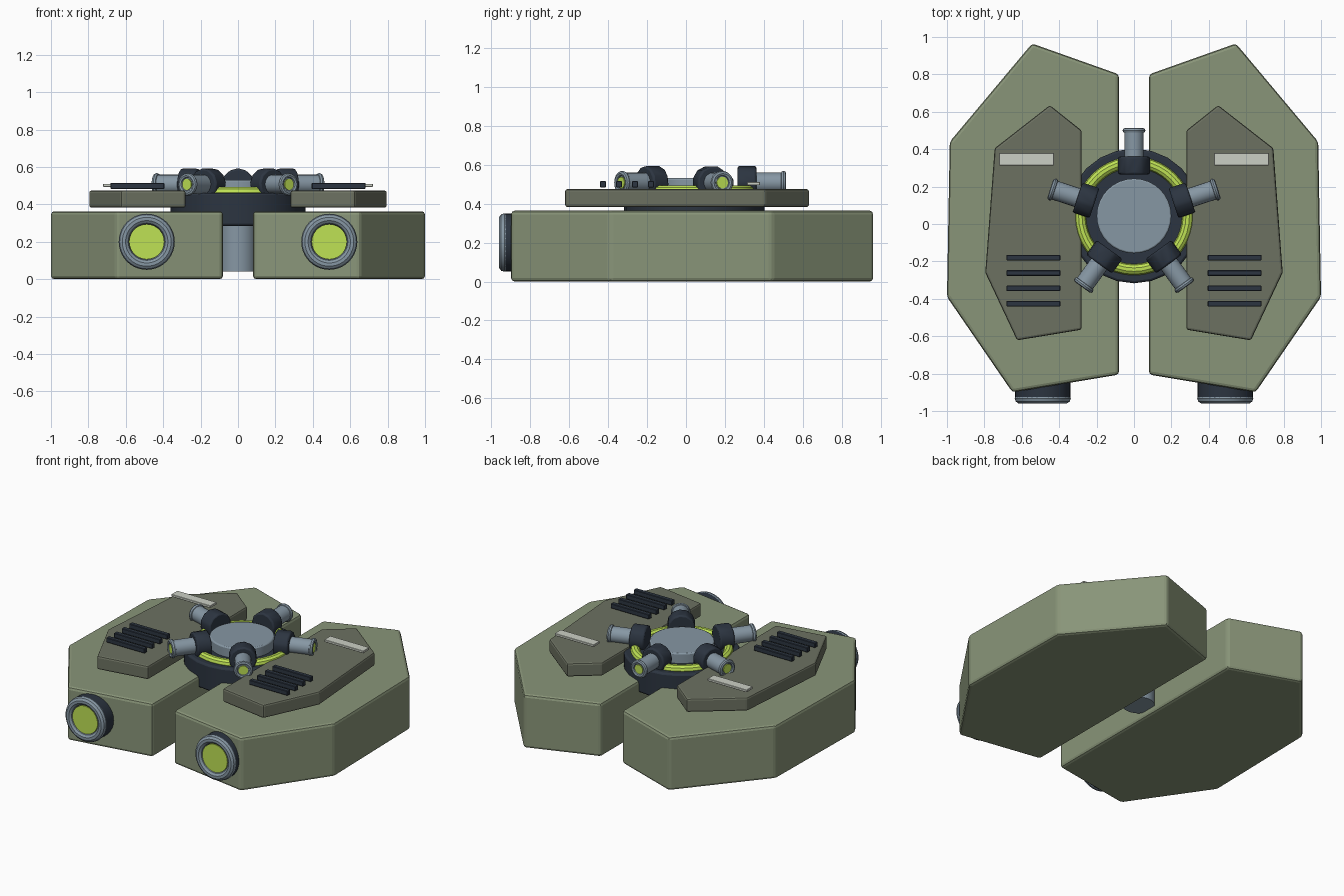
import bpy, bmesh
from math import radians, cos, sin, pi
from mathutils import Matrix, Vector

if "Cube" in bpy.data.objects:
    bpy.data.objects.remove(bpy.data.objects["Cube"])


def mat(name, r, g, b):
    m = bpy.data.materials.new(name)
    m.diffuse_color = (r, g, b, 1)
    m.use_nodes = True
    m.node_tree.nodes["Principled BSDF"].inputs["Base Color"].default_value = m.diffuse_color
    return m


HULL = mat("hull_green", 0.25, 0.30, 0.19)
PLATE = mat("plate_olive", 0.15, 0.165, 0.12)
DARK = mat("dark_metal", 0.025, 0.035, 0.052)
STEEL = mat("steel", 0.24, 0.31, 0.37)
LIME = mat("lime_glow", 0.52, 0.76, 0.09)
PALE = mat("pale_strip", 0.60, 0.63, 0.56)


def finish(name, bm, material, bevel=0, segments=2, smooth=False):
    bmesh.ops.recalc_face_normals(bm, faces=bm.faces)
    me = bpy.data.meshes.new(name)
    bm.to_mesh(me)
    bm.free()
    me.materials.append(material)
    if smooth:
        me.shade_smooth()
        me.set_sharp_from_angle(angle=radians(35))
    ob = bpy.data.objects.new(name, me)
    bpy.context.collection.objects.link(ob)
    if bevel:
        mod = ob.modifiers.new("bevel", "BEVEL")
        mod.width = bevel
        mod.segments = segments
        mod.limit_method = "ANGLE"
    return ob


def slab(name, outline, z0, z1, side, material, bevel):
    bm = bmesh.new()
    face = bm.faces.new([bm.verts.new((side * x, y, z0)) for x, y in outline])
    new = bmesh.ops.extrude_face_region(bm, geom=[face])["geom"]
    verts = [v for v in new if isinstance(v, bmesh.types.BMVert)]
    bmesh.ops.translate(bm, verts=verts, vec=(0, 0, z1 - z0))
    return finish(name, bm, material, bevel)


def box(name, centre, size, material, bevel=0.003):
    bm = bmesh.new()
    bmesh.ops.create_cube(bm, size=1)
    bmesh.ops.scale(bm, vec=size, verts=bm.verts)
    bmesh.ops.translate(bm, vec=centre, verts=bm.verts)
    return finish(name, bm, material, bevel, 1)


def lathe(name, profile, origin, axis, material, sides=32, closed=False, bevel=0):
    """Revolve (radius, distance) points about an axis through origin."""
    bm = bmesh.new()
    rot = Vector((0, 0, 1)).rotation_difference(Vector(axis)).to_matrix().to_4x4()
    rings = [[bm.verts.new((r * cos(2 * pi * i / sides), r * sin(2 * pi * i / sides), h))
              for i in range(sides)] for r, h in profile]
    pairs = list(zip(rings, rings[1:]))
    if closed:
        pairs.append((rings[-1], rings[0]))
    else:
        bm.faces.new(rings[0])
        bm.faces.new(rings[-1])
    for a, b in pairs:
        for i in range(sides):
            j = (i + 1) % sides
            bm.faces.new((a[i], a[j], b[j], b[i]))
    bmesh.ops.transform(bm, matrix=Matrix.Translation(origin) @ rot, verts=bm.verts)
    return finish(name, bm, material, bevel, 2, smooth=True)


def torus(name, major, minor, origin, axis, material, sides=40, steps=10):
    ring = [(major + minor * cos(2 * pi * k / steps), minor * sin(2 * pi * k / steps))
            for k in range(steps)]
    return lathe(name, ring, origin, axis, material, sides, closed=True)


# Twin hulls with raised armour plates, vents, strips and headlights
hull = [(0.08, 0.80), (0.545, 0.965), (0.985, 0.44), (1.0, -0.39), (0.65, -0.90), (0.08, -0.805)]
plate = [(0.28, 0.50), (0.45, 0.635), (0.745, 0.405), (0.795, -0.26), (0.625, -0.622), (0.28, -0.565)]
for side, tag in ((-1, "left"), (1, "right")):
    slab(tag + "_hull", hull, 0, 0.363, side, HULL, 0.018)
    slab(tag + "_top_plate", plate, 0.382, 0.474, side, PLATE, 0.012)
    box(tag + "_pale_strip", (side * 0.575, 0.347, 0.502), (0.294, 0.066, 0.016), PALE, 0.002)
    for k in range(4):
        box(f"{tag}_vent_{k + 1}", (side * 0.538, -0.18 - 0.082 * k, 0.499),
            (0.288, 0.03, 0.032), DARK)
    at, fwd = (side * 0.488, 0, 0.2), (0, -1, 0)
    lathe(tag + "_headlight_housing", [(0.148, 0.80), (0.148, 0.932)], at, fwd, DARK)
    torus(tag + "_headlight_ring", 0.122, 0.028, (at[0], -0.932, 0.2), fwd, STEEL)
    lathe(tag + "_headlight_lens", [(0.094, 0.90), (0.094, 0.946)], at, fwd, LIME)

# Central column and turret base
mid, up = (0, 0.043, 0), (0, 0, 1)
lathe("centre_column", [(0.1, 0.04), (0.1, 0.32)], mid, up, STEEL)
lathe("turret_base", [(0.36, 0.285), (0.36, 0.462)], mid, up, DARK, 24, bevel=0.012)
torus("turret_glow_ring", 0.287, 0.03, (0, 0.043, 0.464), up, LIME)
lathe("turret_cap", [(0.2, 0.44), (0.2, 0.53)], mid, up, STEEL, bevel=0.008)

# Five radial barrels
for k in range(5):
    a = pi / 2 + 2 * pi * k / 5
    axis, at = (cos(a), sin(a), 0), (0, 0.043, 0.507)
    n = f"_{k + 1}"
    lathe("barrel_housing" + n, [(0.086, 0.222), (0.086, 0.318)], at, axis, DARK, 12, bevel=0.01)
    lathe("barrel" + n, [(0.052, 0.30), (0.052, 0.46)], at, axis, STEEL, 20)
    torus("barrel_rim" + n, 0.047, 0.014, Vector(at) + Vector(axis) * 0.457, axis, STEEL, 20, 8)
    lathe("barrel_muzzle" + n, [(0.03, 0.44), (0.03, 0.466)], at, axis, LIME, 16)
